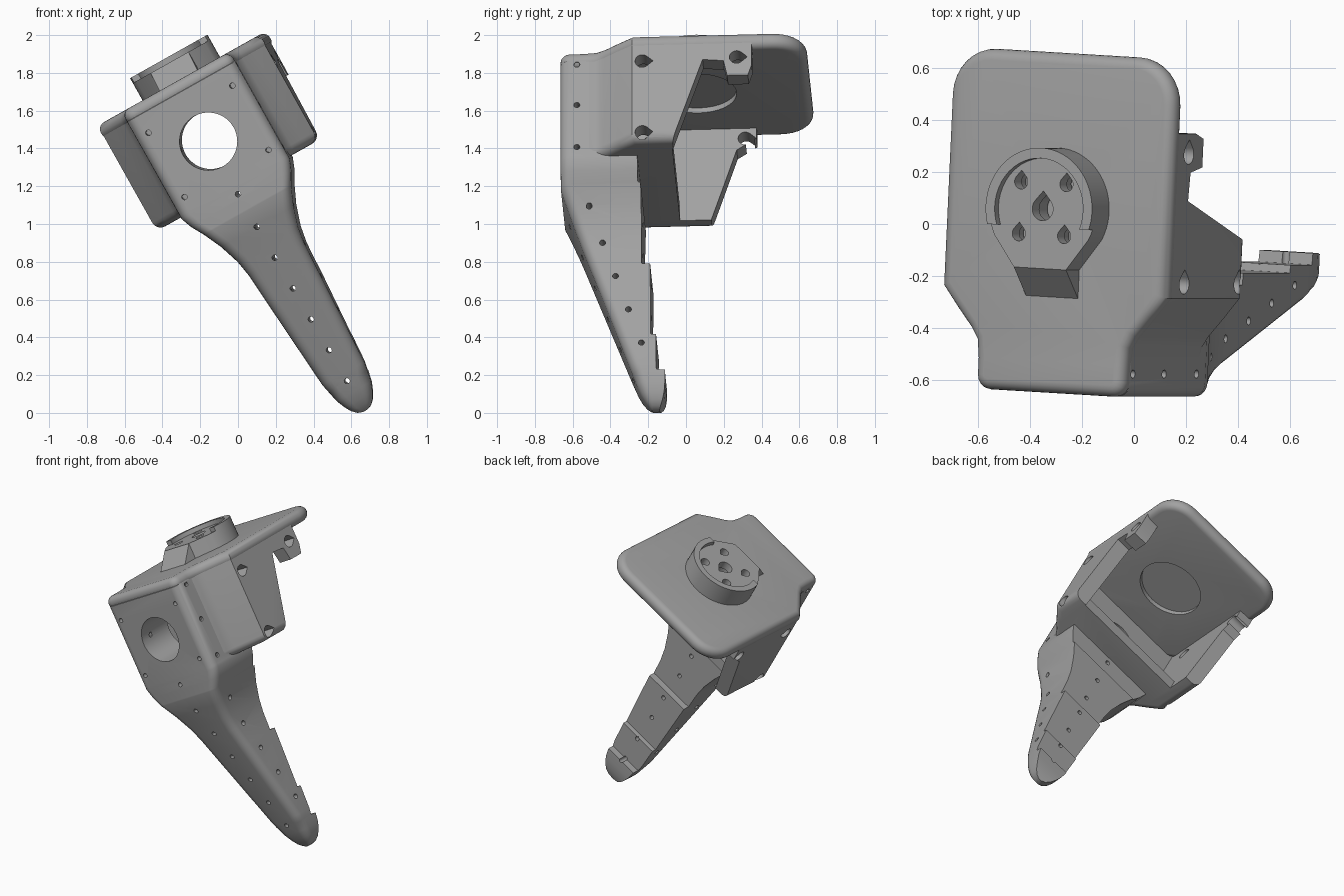
import bpy, bmesh, math
from mathutils import Matrix

if "Cube" in bpy.data.objects:
    bpy.data.objects.remove(bpy.data.objects["Cube"])

gray = bpy.data.materials.new("matte gray")
gray.use_nodes = True
COLOUR = (0.36, 0.36, 0.36, 1)
gray.diffuse_color = COLOUR
gray.node_tree.nodes["Principled BSDF"].inputs["Base Color"].default_value = COLOUR

# Parts are built upright, then leaned sideways as one
LEAN = (Matrix.Rotation(math.radians(-29.3), 4, 'Y')
        @ Matrix.Rotation(math.radians(-3), 4, 'Z')
        @ Matrix.Translation((0.6, 0, 0)))
TOP, UNDER, FLOOR = 1.69, 1.6, 1.05
AXES = {'X': lambda p, q, h: (h, p, q),
        'Y': lambda p, q, h: (p, h, q),
        'Z': lambda p, q, h: (p, q, h)}


def prism(bm, outline, axis, lo, hi, round_lo=0, round_hi=0):
    """Extrude an outline along an axis, rounding the rims of its ends."""
    place = AXES[axis]
    n = len(outline)
    a = [bm.verts.new(place(p, q, lo)) for p, q in outline]
    b = [bm.verts.new(place(p, q, hi)) for p, q in outline]
    faces = [bm.faces.new(a), bm.faces.new(b)]
    for i in range(n):
        j = (i + 1) % n
        faces.append(bm.faces.new((a[i], a[j], b[j], b[i])))
    bmesh.ops.recalc_face_normals(bm, faces=faces)
    rims = [(faces[0], round_lo), (faces[1], round_hi)]
    for edges, size in [(list(f.edges), s) for f, s in rims if s]:
        bmesh.ops.bevel(bm, geom=edges, offset=size, segments=5,
                        profile=0.5, affect='EDGES')


def arc(cx, cy, r, start, end, n):
    angles = [math.radians(start + (end - start) * i / n) for i in range(n + 1)]
    return [(cx + r * math.cos(t), cy + r * math.sin(t)) for t in angles]


def disc(cx, cy, r, n=32):
    return arc(cx, cy, r, 0, 360, n)[:-1]


def teardrop(cx, cy, r, point=(0, 1)):
    turn = math.degrees(math.atan2(point[1], point[0]))
    tip = (cx + 1.5 * r * point[0], cy + 1.5 * r * point[1])
    return arc(cx, cy, r, turn + 50, turn + 310, 16) + [tip]


def box(p, q, r, s):
    return [(p, r), (q, r), (q, s), (p, s)]


def mirrored(half):
    return half + [(-x, y) for x, y in reversed(half)]


def make(name, bm):
    mesh = bpy.data.meshes.new(name)
    bm.to_mesh(mesh)
    bm.free()
    obj = bpy.data.objects.new(name, mesh)
    bpy.context.collection.objects.link(obj)
    mesh.materials.append(gray)
    obj.matrix_world = LEAN
    return obj


def finish(obj, cutters):
    """Cut the openings out of a part and shade it."""
    bpy.ops.object.select_all(action='DESELECT')
    bpy.context.view_layer.objects.active = obj
    obj.select_set(True)
    for cutter in cutters:
        mod = obj.modifiers.new("cut", 'BOOLEAN')
        mod.operation, mod.solver, mod.object = 'DIFFERENCE', 'EXACT', cutter
        mod.use_self = True
        bpy.ops.object.modifier_apply(modifier=mod.name)
    bpy.ops.object.shade_smooth_by_angle(angle=math.radians(32))


# Front block and tapering leg, lofted from the tip upwards
WIDTHS = [(-.32, .012), (-.31, .04), (-.285, .065), (-.25, .085), (-.2, .105),
          (-.09, .127), (.28, .15), (.61, .17), (.7, .185), (.81, .22),
          (.91, .265), (.98, .305), (1.04, .328), (1.63, .328), (1.665, .315),
          (1.685, .28)]
STEPS = [-.135, .07, .485, .92]
BACKS = [-.075, -.12, -.15, -.195, -.21]


def half_width(v):
    for (v0, w0), (v1, w1) in zip(WIDTHS, WIDTHS[1:]):
        if v <= v1:
            return w0 + (w1 - w0) * (v - v0) / (v1 - v0)
    return WIDTHS[-1][1]


bm = bmesh.new()
levels = [v for v, w in WIDTHS] + [1.06, 1.065]
for s in STEPS:
    levels += [s - .002, s + .002]
rings = []
for v in sorted(levels):
    w = half_width(v)
    front = -.62 + .356 * max(0, .91 - v) + max(0, v - 1.63) * .8
    back = BACKS[sum(v > s for s in STEPS)] if v < 1.062 else -.35
    t = max(0, (-.2 - v) / .12)
    shrink = math.sqrt(1 - .85 * min(1, t * t))
    mid = (front + back) / 2
    front, back = mid + (front - mid) * shrink, mid + (back - mid) * shrink
    r = min(.055, .6 * w, .4 * (back - front))
    section = ([(w, back), (-w, back)]
               + arc(-w + r, front + r, r, 180, 270, 5)
               + arc(w - r, front + r, r, 270, 360, 5))
    rings.append([bm.verts.new((x, y, v)) for x, y in section])
for lower, upper in zip(rings, rings[1:]):
    for i in range(len(lower)):
        j = (i + 1) % len(lower)
        bm.faces.new((lower[i], lower[j], upper[j], upper[i]))
bm.faces.new(rings[0])
bm.faces.new(rings[-1])
bmesh.ops.recalc_face_normals(bm, faces=bm.faces)
leg = make("front_block_and_leg", bm)

# Top plate with a waisted front
waist = [(.328, -.5), (.336, -.43), (.365, -.385), (.43, -.31), (.495, -.23)]
bm = bmesh.new()
prism(bm, mirrored(arc(.273, -.565, .055, -90, 0, 4) + waist
                   + arc(.315, .51, .18, 0, 90, 8)), 'Z', UNDER, TOP, .042, .042)
plate = make("top_plate", bm)

# Side walls and floor in one shell
bm = bmesh.new()
prism(bm, mirrored([(.31, -.52)] + [(x - .004, y) for x, y in waist]
                   + [(.491, .41)]), 'Z', FLOOR, 1.65, .05)
shell = make("side_walls", bm)

# Hub with a ramped tab on the plate
bm = bmesh.new()
prism(bm, arc(0, .09, .235, -28, 208, 40) + [(-.115, -.14), (.115, -.14)],
      'Z', 1.65, 1.825)
hub = make("hub", bm)
bm = bmesh.new()
prism(bm, [(-.1, 1.66), (-.25, 1.66), (-.25, TOP), (-.14, 1.795), (-.1, 1.795)],
      'X', -.115, .115)
tab = make("hub_tab", bm)


# Cutters
def cutter(name, shapes):
    bm = bmesh.new()
    for shape in shapes:
        prism(bm, *shape)
    obj = make(name, bm)
    obj.hide_render = True
    return obj


large_hole = cutter("large_hole_cutter", [(disc(0, 1.33, .153, 48), 'Y', -1, 0)])
dots = [(0, .81 - .189 * i) for i in range(6)] + [(0, 1.01)]
dots += [(x, z) for x in (-.255, .255) for z in (1.135, 1.525)]
front_screws = cutter("front_screw_cutter",
                      [(disc(x, z, .015, 12), 'Y', -1, 0) for x, z in dots])
sides = [(-.47 + .068 * i, .81 - .197 * i) for i in range(5)]
sides += [(-.53, z) for z in (1.11, 1.365, 1.61)]
side_screws = cutter("side_screw_cutter",
                     [(disc(y, z, .016, 12), 'X', -1, 1) for y, z in sides])

cavity = cutter("cavity_cutter", [(box(-.39, .39, -.35, 1), 'Z', 1.12, 1.63)])
floor_end = cutter("floor_end_cutter", [(box(-.39, .39, -.02, 1), 'Z', 0, 1.63)])
left_trim = cutter("left_trim_cutter", [(
    [(-.015, 0), (-.015, FLOOR), (.145, 1.53), (.255, 1.52), (.275, 1.43),
     (.385, 1.43), (.405, 1.49), (.405, 1.7), (1, 1.7), (1, 0)], 'X', .2, 1)])
right_trim = cutter("right_trim_cutter", [(
    [(.145, 0), (.145, FLOOR), (.2, 1.22), (.28, 1.47), (.385, 1.54),
     (.385, 1.7), (1, 1.7), (1, 0)], 'X', -1, -.2)])
wall_holes = cutter("wall_hole_cutter", [
    (teardrop(y, z, .038, (1, 0)), 'X', -1, 1)
    for y, z in ((-.175, 1.53), (-.175, 1.1), (.325, 1.54))])

corners = [(x, .09 + y) for x in (-.1, .1) for y in (-.1, .1)]
hub_holes = cutter("hub_hole_cutter",
                   [(teardrop(0, .09, .046), 'Z', 1, 2)]
                   + [(teardrop(x, y, .029), 'Z', 1, 2) for x, y in corners])
counterbores = cutter("counterbore_cutter", [
    (disc(x, y, .055, 24), 'Z', 1, 1.74) for x, y in corners + [(0, .09)]])
under_recess = cutter("under_recess_cutter", [(disc(0, .09, .21, 48), 'Z', 1, 1.66)])
top_recess = cutter("top_recess_cutter", [(disc(0, .09, .195, 48), 'Z', 1.795, 2)])
rim_gap = cutter("rim_gap_cutter", [(box(-.5, .5, -.5, .02), 'Z', 1.795, 2)])

finish(leg, [large_hole, front_screws, side_screws])
finish(shell, [cavity, floor_end, left_trim, right_trim, wall_holes, large_hole])
finish(plate, [under_recess, hub_holes, counterbores])
finish(hub, [top_recess, rim_gap, under_recess, hub_holes, counterbores])
finish(tab, [])

# Remove the used cutters
for obj in list(bpy.data.objects):
    if obj.name.endswith("_cutter"):
        bpy.data.objects.remove(obj)
